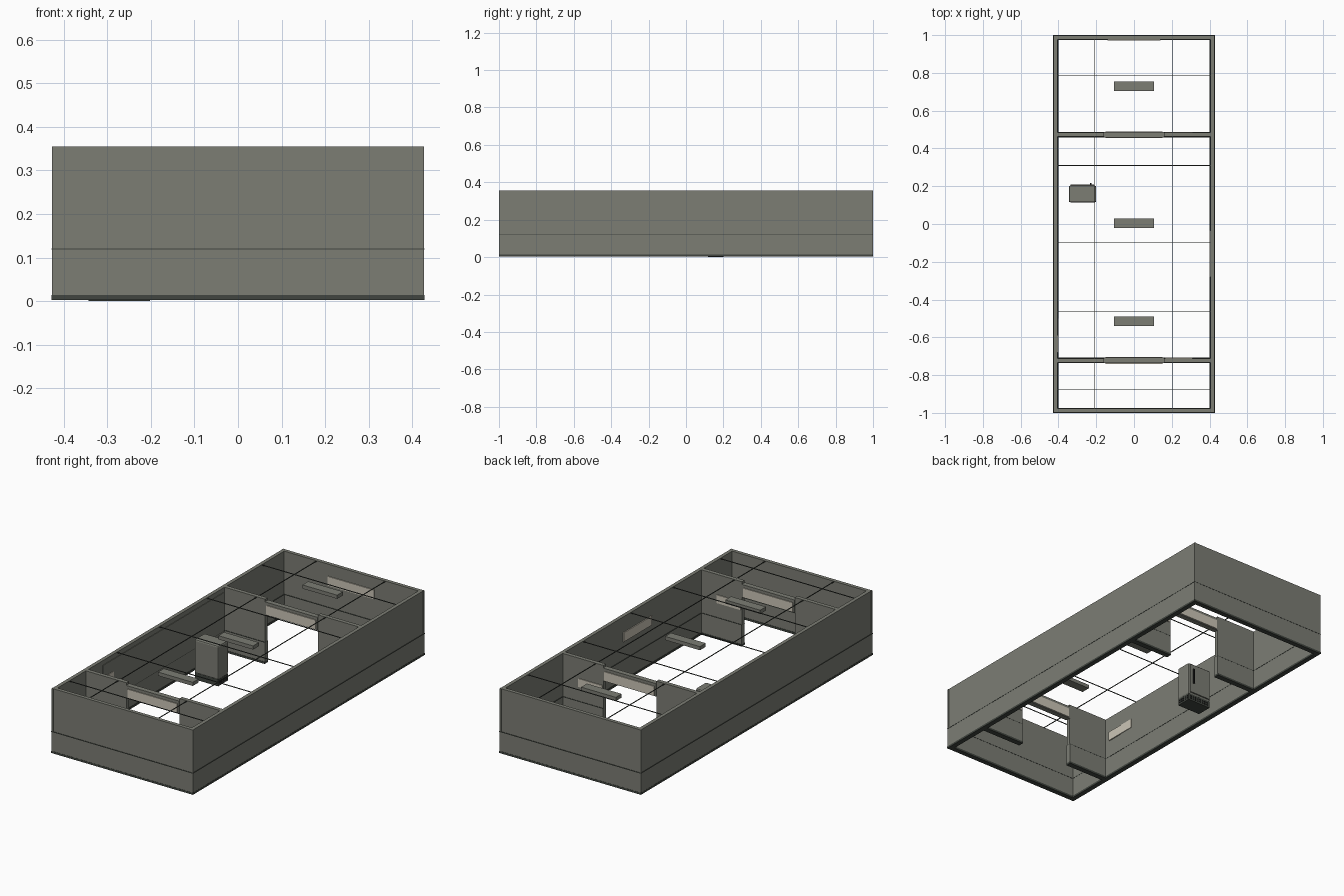
import bpy, bmesh, math
from mathutils import Vector

cube = bpy.data.objects.get("Cube")
if cube:
    bpy.data.objects.remove(cube, do_unlink=True)


def material(name, rgb):
    m = bpy.data.materials.new(name)
    m.use_nodes = True
    col = (*rgb, 1.0)
    m.diffuse_color = col
    node = next(n for n in m.node_tree.nodes if n.type == 'BSDF_PRINCIPLED')
    node.inputs["Base Color"].default_value = col
    node.inputs["Roughness"].default_value = 0.8
    return m


WALL = material("olive_grey", (0.20, 0.205, 0.175))
DARK = material("dark_trim", (0.052, 0.06, 0.05))
PALE = material("pale_plate", (0.60, 0.56, 0.47))
BLACK = material("black", (0.012, 0.012, 0.012))


def finish(name, bm, mat):
    me = bpy.data.meshes.new(name)
    bm.to_mesh(me)
    bm.free()
    me.materials.append(mat)
    ob = bpy.data.objects.new(name, me)
    bpy.context.collection.objects.link(ob)
    return ob


def add_box(bm, x, y, z):
    """Box from (min, max) ranges."""
    geo = bmesh.ops.create_cube(bm, size=1)
    lo, hi = (Vector(c) for c in zip(x, y, z))
    for v in geo["verts"]:
        v.co = (lo + hi) / 2 + Vector(a * b for a, b in zip(v.co, hi - lo))


def boxes(name, mat, items):
    bm = bmesh.new()
    for item in items:
        add_box(bm, *item)
    return finish(name, bm, mat)


def ring(name, mat, ox, oy, ix, iy, z):
    """Rectangular tube with mitred corners."""
    bm = bmesh.new()
    loops = []
    for hx, hy, h in ((ox, oy, z[0]), (ox, oy, z[1]), (ix, iy, z[1]), (ix, iy, z[0])):
        loops.append([bm.verts.new((sx * hx, sy * hy, h))
                      for sx, sy in ((-1, -1), (1, -1), (1, 1), (-1, 1))])
    for i in range(4):
        a, b = loops[i], loops[(i + 1) % 4]
        for j in range(4):
            k = (j + 1) % 4
            bm.faces.new((a[j], a[k], b[k], b[j]))
    bmesh.ops.recalc_face_normals(bm, faces=bm.faces)
    return finish(name, bm, mat)


# Outer walls, lower panelling and trim
W, L, T, TOP = 0.425, 0.997, 0.02, 0.355
ring("outer_walls", WALL, W, L, W - T, L - T, (0.014, TOP))
ring("lower_panelling", WALL, W + .002, L + .002, W - T - .002, L - T - .002, (0.014, 0.118))
ring("panel_rail", DARK, W + .003, L + .003, W - T - .003, L - T - .003, (0.118, 0.121))
ring("skirting", DARK, W + .003, L + .003, W - T - .004, L - T - .004, (0.003, 0.014))

# Corner strips
boxes("corner_strips", WALL, [
    (sorted((s * .417, s * .4265)), sorted((t * .989, t * .9985)), (.121, TOP))
    for s in (-1, 1) for t in (-1, 1)])

# Partitions with an open doorway and header beam
IN, DOOR = W - T, 0.16
for label, y in (("front", -0.722), ("rear", 0.473)):
    sides = ((-IN, -DOOR), (DOOR, IN))
    boxes(label + "_partition", WALL, [(s, (y - .011, y + .011), (.014, TOP)) for s in sides])
    boxes(label + "_partition_panelling", WALL,
          [(s, (y - .013, y + .013), (.014, .118)) for s in sides])
    boxes(label + "_partition_rail", DARK,
          [(s, (y - .0135, y + .0135), (.118, .121)) for s in sides])
    boxes(label + "_partition_skirting", DARK,
          [(s, (y - .015, y + .015), (.003, .014)) for s in sides])
    boxes(label + "_header_beam", WALL, [((-DOOR, DOOR), (y - .014, y + .014), (.272, .342))])
    boxes(label + "_header_plates", PALE, [
        ((-.15, .15), sorted((y + s * .013, y + s * .018)), (.276, .326)) for s in (-1, 1)])
    boxes(label + "_partition_plate", PALE, [((.165, .31), (y + .01, y + .015), (.2, .245))])

# Wall plates and the broad lining of the right wall
boxes("back_wall_plate", PALE, [((-.14, .14), (L - T - .005, L - T + .002), (.24, .29))])
boxes("left_wall_plate", PALE, [((IN - .005, IN + .002), (-.28, -.035), (.22, .27))])
boxes("right_wall_lining", WALL, [((-IN - .002, -IN + .003), (-.59, .455), (.121, .33))])
boxes("right_wall_plate", PALE, [((-IN - .002, -IN + .006), (-.68, -.5), (.215, .265))])

# Ceiling grid
R = 0.0018
bars = [((x - R, x + R), (-L + T, L - T), (TOP - 2 * R, TOP)) for x in (-.21, .205)]
bars += [((-IN, IN), (y - R, y + R), (TOP - 2 * R, TOP)) for y in (-.875, -.465, -.1, .31, .785)]
boxes("ceiling_grid", DARK, bars)

# Ceiling lamps
for label, y in (("front", -.515), ("middle", .005), ("rear", .73)):
    boxes(label + "_ceiling_lamp", WALL, [((-.105, .105), (y - .025, y + .025), (.335, TOP))])

# Cabinet body with softened edges
X0, X1, Y0, Y1, H = -.345, -.2, .115, .203, .22
body = boxes("cabinet", WALL, [((X0, X1), (Y0, Y1), (.035, H))])
bev = body.modifiers.new("soft_edges", 'BEVEL')
bev.width, bev.segments = .008, 2
boxes("cabinet_base", DARK, [((X0 + .002, X1 - .002), (Y0 + .002, Y1 - .002), (0, .037))])
boxes("cabinet_door", WALL, [((X0 + .008, X1 - .008), (Y1 - .002, Y1 + .007), (.045, H - .01))])
boxes("cabinet_handle", BLACK, [((-.234, -.224), (Y1 + .004, Y1 + .013), (.1, .185))])

# Ventilation slots around the cabinet base
slots = []
for z in (.01, .022):
    for i in range(8):
        x = X0 + .014 + i * .0155
        slots.append(((x, x + .008), (Y1 - .003, Y1), (z, z + .006)))
    for i in range(5):
        y = Y0 + .012 + i * .015
        slots.append(((X1 - .003, X1), (y, y + .008), (z, z + .006)))
boxes("cabinet_vents", BLACK, slots)
